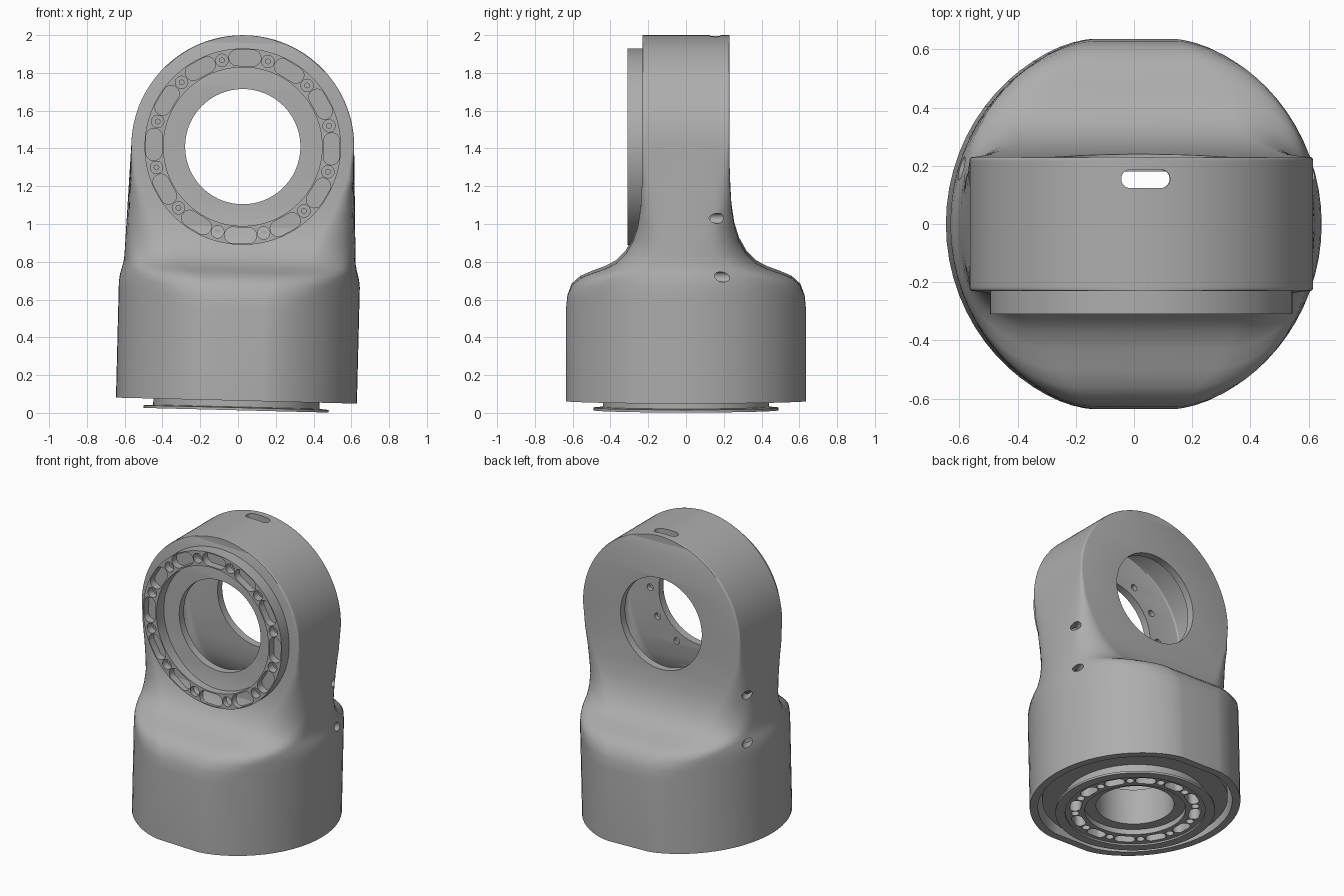
import bpy, bmesh
from math import sin, cos, pi, radians, sqrt
from mathutils import Matrix, Vector

if "Cube" in bpy.data.objects:
    bpy.data.objects.remove(bpy.data.objects["Cube"])

grey = bpy.data.materials.new("cast_grey")
grey.use_nodes = True
COLOR = (0.42, 0.42, 0.42, 1)
grey.diffuse_color = COLOR
grey.node_tree.nodes["Principled BSDF"].inputs["Base Color"].default_value = COLOR

RING_Z, RING_R, BORE_R = 1.41, 0.59, 0.305
TILT = Matrix.Translation((-0.01, 0, 0)) @ Matrix.Rotation(0.025, 4, 'Y')
FACE_FRONT = Matrix.Translation((0, 0, RING_Z)) @ Matrix.Rotation(pi / 2, 4, 'X')

# height, half depth and corner rounding from base through shoulder to neck
PROFILE = [(.065, .635, .03), (.55, .635, .03), (.62, .628, .05), (.68, .605, .08),
           (.72, .56, .12), (.745, .5, .15), (.77, .43, .17), (.8, .37, .18),
           (.85, .32, .18), (.92, .28, .16), (1.0, .255, .12), (1.1, .24, .08),
           (1.25, .232, .03), (RING_Z, .23, .01)]


def make(name, bm):
    bmesh.ops.recalc_face_normals(bm, faces=bm.faces)
    mesh = bpy.data.meshes.new(name)
    bm.to_mesh(mesh)
    bm.free()
    mesh.materials.append(grey)
    obj = bpy.data.objects.new(name, mesh)
    bpy.context.collection.objects.link(obj)
    return obj


def cut(obj, bm):
    cutter = make("cutter", bm)
    cutter.hide_render = True
    mod = obj.modifiers.new("cut", 'BOOLEAN')
    mod.operation, mod.solver, mod.object = 'DIFFERENCE', 'EXACT', cutter
    bpy.context.view_layer.objects.active = obj
    bpy.ops.object.modifier_apply(modifier=mod.name)
    bpy.data.objects.remove(cutter)


def finish(obj, matrix):
    obj.data.transform(matrix)
    bpy.ops.object.select_all(action='DESELECT')
    obj.select_set(True)
    bpy.context.view_layer.objects.active = obj
    bpy.ops.object.shade_smooth_by_angle(angle=radians(32))


def bridge(bm, rows, closed=False):
    pairs = list(zip(rows, rows[1:]))
    if closed:
        pairs.append((rows[-1], rows[0]))
    for low, high in pairs:
        n = len(low)
        for i in range(n):
            j = (i + 1) % n
            bm.faces.new((low[i], low[j], high[j], high[i]))


def half_width(z):
    s = min(1, max(0, (z - .68) / .14))
    s = s * s * (3 - 2 * s)
    return .638 - .026 * s - .022 * max(0, (z - .82) / (RING_Z - .82))


def housing(inset=0, drop=0):
    """Loft from the oval base to the round upright ring."""
    rows = [(z - drop, half_width(z), hy, r, min(1, max(0, (1.4 - z) / .6)))
            for z, hy, r in PROFILE[:-1]]
    radius = RING_R - inset
    for i in range(33):
        a = radians(89) * i / 32
        rows.append((RING_Z + radius * sin(a), radius * cos(a) + inset, .23, .01, 0))
    bm = bmesh.new()
    loops = []
    for z, hx, hy, r, oval in rows:
        hx, hy = hx - inset, hy - inset
        r = min(r, hx * .2 if z > RING_Z else r)
        side = []
        for i in range(33):
            y = hy * sin(pi * (i / 32 - .5))
            x = hx * (1 - oval + oval * sqrt(max(0, 1 - (y / (.66 - inset)) ** 2)))
            u = min(1, max(0, (abs(y) - hy + r) / r))
            side.append((x - r * (1 - sqrt(1 - u * u)), y))
        loop = side + [(-x, y) for x, y in reversed(side)]
        loops.append([bm.verts.new((x, y, z)) for x, y in loop])
    bridge(bm, loops)
    bm.faces.new(loops[0])
    bm.faces.new(loops[-1])
    return bm


def slot(bm, matrix, half_len, r, depth, seg=10):
    """Round-ended prism, long along local y and deep along local z."""
    outline = []
    for end in (0, 1):
        for i in range(seg):
            a = pi * (end + (i + .5) / seg)
            outline.append((r * cos(a), r * sin(a) + half_len * (1 - 2 * end)))
    rows = [[bm.verts.new(matrix @ Vector((x, y, z))) for x, y in outline]
            for z in (-depth / 2, depth / 2)]
    bridge(bm, rows)
    bm.faces.new(rows[0])
    bm.faces.new(rows[1])


def lathe(name, section, seg=96):
    bm = bmesh.new()
    rows = [[bm.verts.new((r * cos(2 * pi * i / seg), r * sin(2 * pi * i / seg), z))
             for i in range(seg)] for r, z in section]
    bridge(bm, rows, closed=True)
    return make(name, bm)


def bolt_circle(radius, z, half_len, slot_r, hole_r, depth):
    """Alternating slots and round holes around the z axis."""
    bm = bmesh.new()
    for k in range(24):
        m = Matrix.Rotation(k * pi / 12, 4, 'Z') @ Matrix.Translation((radius, 0, z))
        if k % 2:
            slot(bm, m, 0, hole_r, depth)
        else:
            slot(bm, m, half_len, slot_r, depth)
    return bm


# hollow housing with bore
body = make("housing", housing())
cut(body, housing(inset=.05, drop=.03))
bore = bmesh.new()
slot(bore, FACE_FRONT, 0, BORE_R, 1, seg=48)
cut(body, bore)

# lower opening, matching the hollow all the way through the rim
# top access slot and angled drillings on both sides
holes = bmesh.new()
slot(holes, Matrix.Translation((0, .155, 2)) @ Matrix.Rotation(pi / 2, 4, 'Z'), .052, .032, .3)
for side in (-1, 1):
    axis = Vector((side * .42, .9, 0)).to_track_quat('Z', 'Y').to_matrix().to_4x4()
    for x, y, z in ((.59, .17, 1.045), (.605, .2, .735)):
        slot(holes, Matrix.Translation((side * x, y, z)) @ axis, 0, .027, .26)
# blind screw holes on the inside of the front wall
for k in range(12):
    m = FACE_FRONT @ Matrix.Rotation(k * pi / 6, 4, 'Z') @ Matrix.Translation((.37, 0, .18))
    slot(holes, m, 0, .022, .06)
cut(body, holes)
finish(body, TILT)

# front bearing ring
front_ring = lathe("front_ring", [(.42, .22), (.42, .31), (.52, .31), (.52, .22)])
cut(front_ring, bolt_circle(.47, .31, .042, .043, .033, .1))
finish(front_ring, TILT @ FACE_FRONT)

# small screws seated in the round holes of the front ring
screws = bmesh.new()
for k in range(12):
    m = Matrix.Rotation((k + .5) * pi / 6, 4, 'Z') @ Matrix.Translation((.47, 0, .26))
    slot(screws, m, 0, .015, .02)
finish(make("ring_screws", screws), TILT @ FACE_FRONT)

# base flange with stepped centre opening
flange = lathe("base_flange", [
    (.24, .3), (.24, .06), (.31, .06), (.31, .025), (.43, .025), (.43, .014), (.49, .014),
    (.49, .028), (.44, .032), (.44, .1), (.57, .1), (.57, .14), (.29, .14), (.29, .3)])
cut(flange, bolt_circle(.37, .025, .03, .035, .025, .16))
finish(flange, TILT)
